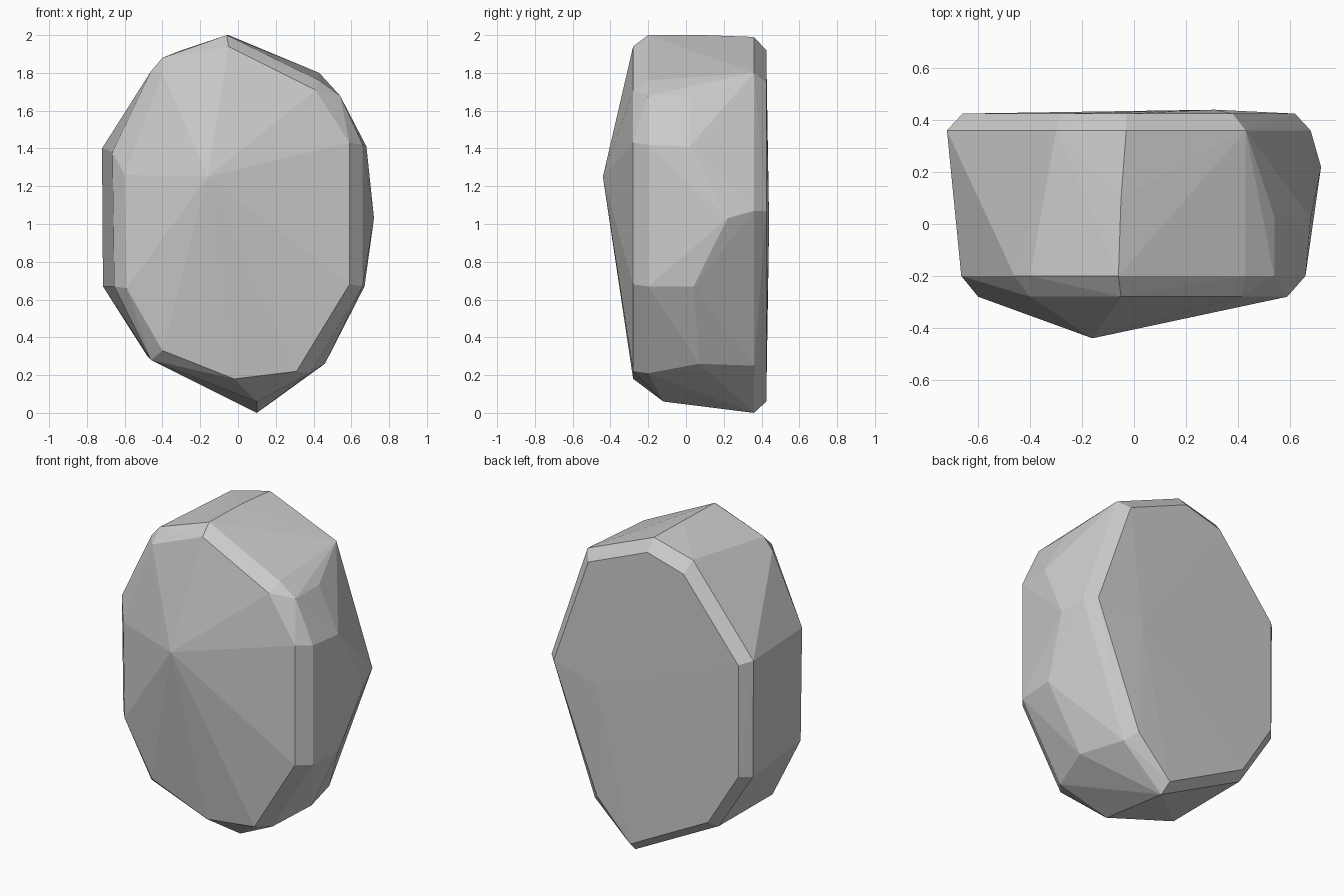
import bpy, bmesh

# Chiselled boulder: outline rings (x, z) at fixed depths, wrapped in flat facets
front_rim = [(-0.05, 1.94), (0.41, 1.71), (0.59, 1.43), (0.59, 0.68), (0.31, 0.22),
             (-0.02, 0.18), (-0.40, 0.33), (-0.59, 0.66), (-0.60, 1.26), (-0.40, 1.80)]
front_shoulder = [(-0.06, 2.0), (0.43, 1.76), (0.54, 1.68), (0.66, 1.42), (0.66, 0.67),
                  (0.38, 0.21), (-0.46, 0.28), (-0.655, 0.67), (-0.665, 1.38),
                  (-0.46, 1.81), (-0.40, 1.88)]
back_shoulder = [(-0.03, 1.99), (0.43, 1.80), (0.68, 1.07), (0.38, 0.25), (0.10, 0.0),
                 (-0.48, 0.30), (-0.715, 0.67), (-0.72, 1.40), (-0.30, 1.92)]
back_rim = [(-0.03, 1.92), (0.38, 1.75), (0.62, 1.07), (0.32, 0.30), (0.09, 0.06),
            (-0.45, 0.34), (-0.66, 0.68), (-0.66, 1.38), (-0.28, 1.85)]

points = []
for ring, y in ((front_rim, -0.28), (front_shoulder, -0.2),
                (back_shoulder, 0.36), (back_rim, 0.425)):
    points += [(x, y, z) for x, z in ring]

# Front peak and the knuckles around the sides
points += [(-0.16, -0.44, 1.25), (0.72, 0.22, 1.03), (0.54, 0.03, 1.68),
           (0.68, 0.02, 1.41), (0.67, 0.04, 0.67), (0.46, 0.07, 0.26),
           (0.10, -0.12, 0.06), (-0.05, 0.10, 2.0), (-0.28, 0.18, 1.92),
           (0.31, 0.44, 1.0)]

bm = bmesh.new()
for p in points:
    bm.verts.new(p)
hull = bmesh.ops.convex_hull(bm, input=bm.verts)
loose = [v for v in bm.verts if not v.link_faces]
bmesh.ops.delete(bm, geom=loose, context='VERTS')
bmesh.ops.recalc_face_normals(bm, faces=bm.faces)

mesh = bpy.data.meshes.new("boulder")
bm.to_mesh(mesh)
bm.free()
bpy.context.collection.objects.link(bpy.data.objects.new("boulder", mesh))
